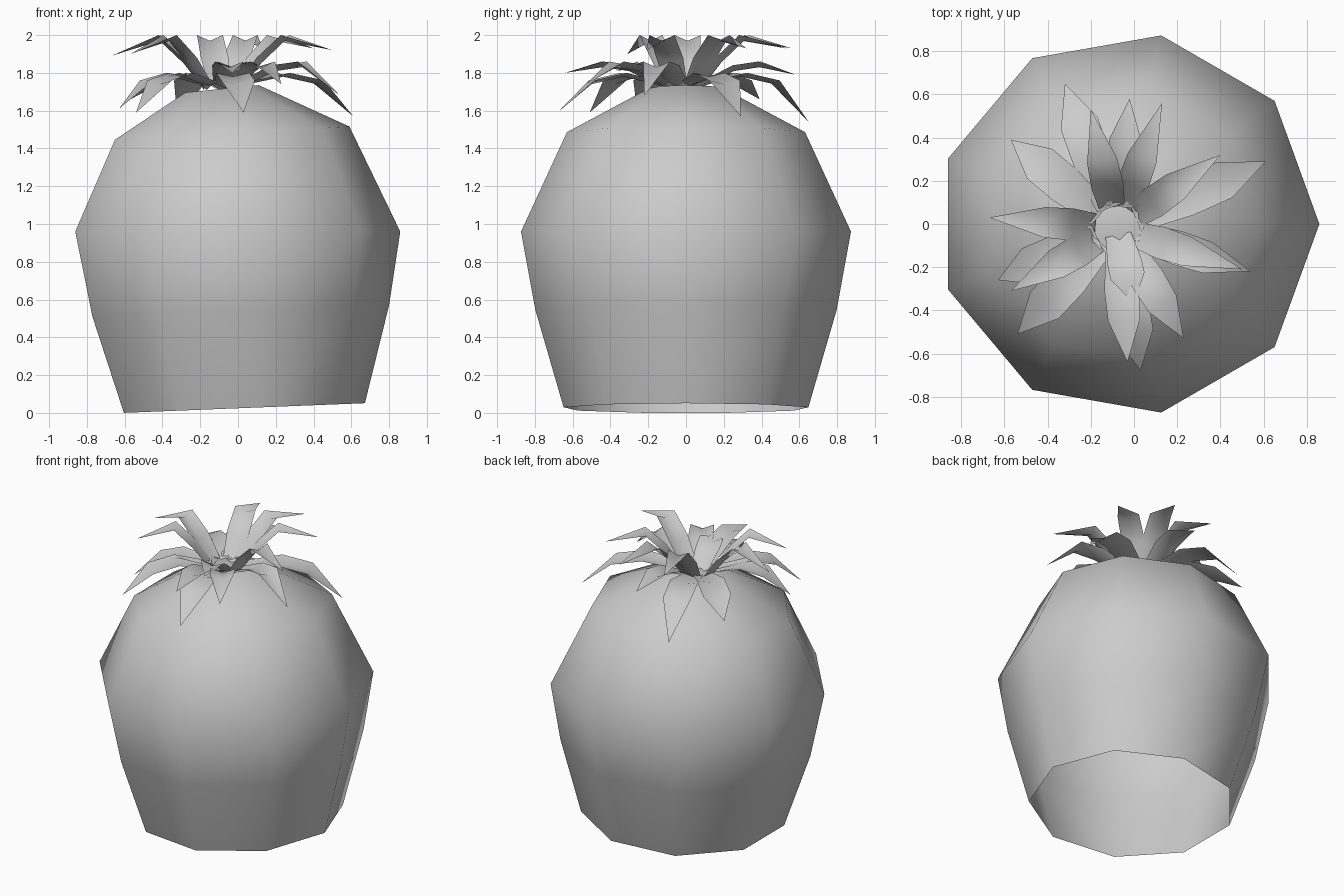
import bpy, math
from mathutils import Vector

cube = bpy.data.objects.get("Cube")
if cube:
    bpy.data.objects.remove(cube)

grey = bpy.data.materials.new("light_grey")
grey.use_nodes = True
grey.diffuse_color = (0.6, 0.6, 0.6, 1)
grey.node_tree.nodes["Principled BSDF"].inputs["Base Color"].default_value = (0.6, 0.6, 0.6, 1)


def make_object(name, verts, faces):
    mesh = bpy.data.meshes.new(name)
    mesh.from_pydata(verts, [], faces)
    mesh.materials.append(grey)
    obj = bpy.data.objects.new(name, mesh)
    bpy.context.collection.objects.link(obj)
    bpy.ops.object.select_all(action="DESELECT")
    obj.select_set(True)
    bpy.context.view_layer.objects.active = obj
    bpy.ops.object.shade_smooth_by_angle(angle=math.radians(60))
    return obj


# Fruit body, open below: nine-sided rings, each (height, radius, x offset, tilt)
SIDES = 9
rings = [(0.025, 0.658, 0.014, 0.04), (0.54, 0.81, -0.01, 0.038),
         (0.96, 0.887, -0.028, 0), (1.48, 0.64, -0.05, 0.056),
         (1.715, 0.2, -0.09, 0.1)]
verts, faces = [], []
for z, r, cx, tilt in rings:
    for i in range(SIDES):
        a = math.tau * i / SIDES
        verts.append((cx + r * math.cos(a), r * math.sin(a), z + tilt * r * math.cos(a)))
for k in range(len(rings) - 1):
    for i in range(SIDES):
        j = (i + 1) % SIDES
        faces.append((k * SIDES + i, k * SIDES + j, (k + 1) * SIDES + j, (k + 1) * SIDES + i))
faces.append(tuple(range(len(verts) - SIDES, len(verts))))
make_object("fruit_body", verts, faces)


# Leaf: a shallow trough of three cross rows and a pointed tip, arching outwards
def add_leaf(name, tip, base_radius, profile, fold=0.03):
    tip = Vector(tip)
    flat_tip = Vector((tip.x, tip.y, 0))
    centre = Vector((-0.08, -0.02, 0))
    out = (flat_tip - centre).normalized()
    base = centre + out * base_radius
    side = Vector((-out.y, out.x, 0))
    verts, faces = [], []
    for t, half_width, z in profile:
        p = base.lerp(flat_tip, t)
        p.z = z
        verts += [p - side * half_width, p - Vector((0, 0, fold)), p + side * half_width]
    verts.append(tip)
    for row in (0, 3):
        for k in (row, row + 1):
            faces.append((k, k + 3, k + 4, k + 1))
    faces += [(6, 9, 7), (7, 9, 8)]
    make_object(name, verts, faces)


# Upper crown: leaves rise to a bend and droop slightly
upper_tips = [(-0.67, 0.03, 1.89), (-0.57, -0.31, 1.9), (0.5, -0.21, 1.92),
              (0.4, 0.32, 1.93), (0.13, 0.56, 1.93), (-0.2, 0.53, 1.93)]
for n, tip in enumerate(upper_tips):
    add_leaf(f"upper_leaf_{n + 1}", tip, 0.1,
             [(0, 0.06, 1.74), (0.22, 0.075, 1.88), (0.48, 0.07, 2.0)])

# Middle leaves: nearly level, bending down near the end
middle_tips = [(-0.03, -0.64, 1.8), (-0.02, 0.58, 1.79), (0.54, -0.22, 1.68),
               (0.23, -0.53, 1.74)]
for n, tip in enumerate(middle_tips):
    add_leaf(f"middle_leaf_{n + 1}", tip, 0.1,
             [(0, 0.06, 1.75), (0.35, 0.08, 1.84), (0.62, 0.075, 1.86)])

# Lower leaves: broad and drooping over the shoulder
lower_tips = [(-0.32, 0.65, 1.54), (-0.57, 0.39, 1.66), (-0.63, -0.26, 1.61),
              (-0.54, -0.51, 1.59), (0.03, -0.68, 1.59), (0.61, 0.29, 1.57)]
for n, tip in enumerate(lower_tips):
    add_leaf(f"lower_leaf_{n + 1}", tip, 0.1,
             [(0, 0.06, 1.75), (0.38, 0.09, 1.8), (0.68, 0.09, 1.76)], 0.02)

# Short inner leaf at the front
add_leaf("inner_leaf", (0.0, -0.37, 1.81), 0.03,
         [(0, 0.06, 1.73), (0.4, 0.08, 1.82), (0.6, 0.08, 1.86)])
